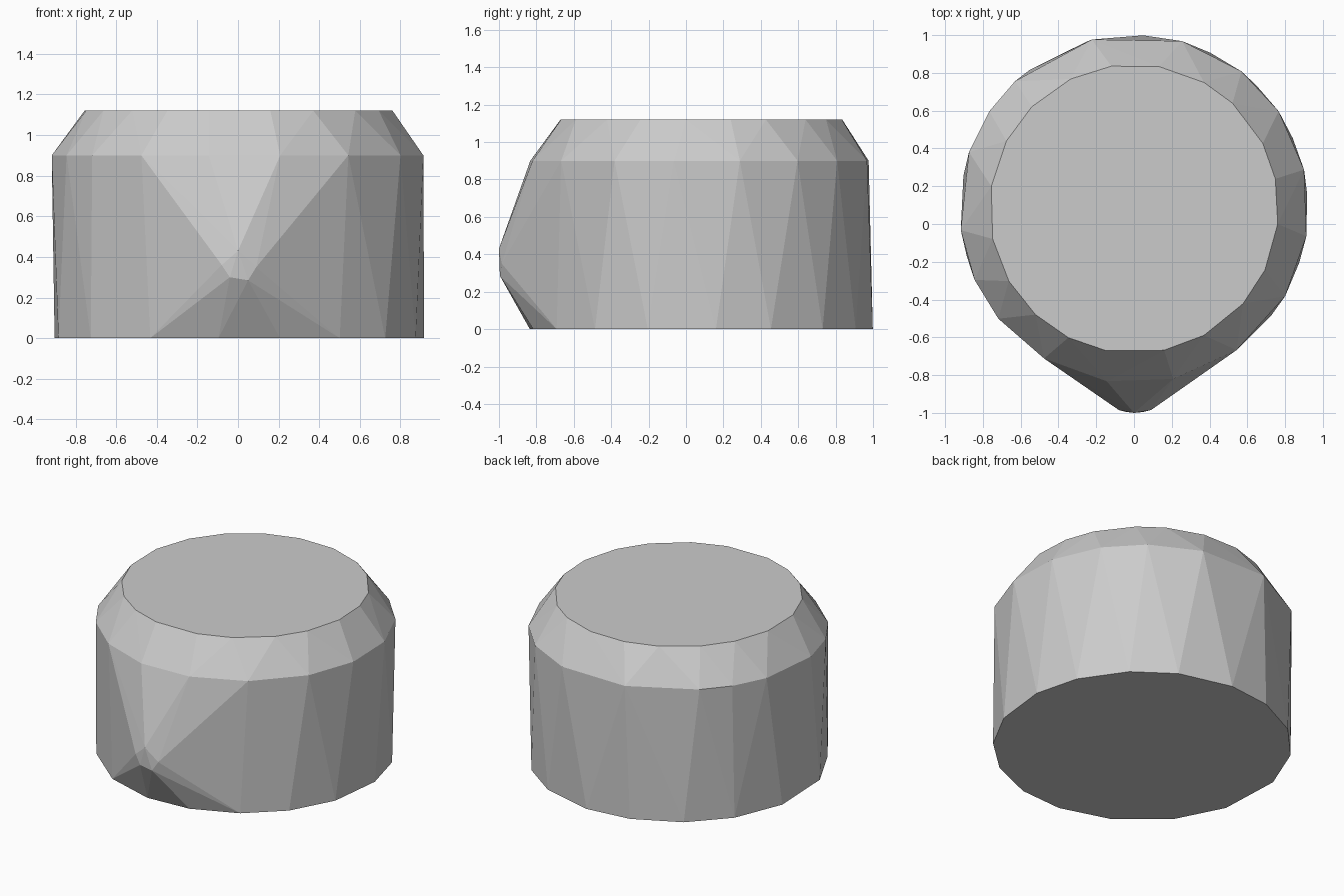
import bpy, bmesh
from math import sin, cos, radians

if "Cube" in bpy.data.objects:
    bpy.data.objects.remove(bpy.data.objects["Cube"])

grey = bpy.data.materials.new("light grey")
grey.diffuse_color = (0.6, 0.6, 0.6, 1)
grey.use_nodes = True
grey.node_tree.nodes["Principled BSDF"].inputs["Base Color"].default_value = grey.diffuse_color


def ring(degrees, radius, z):
    """Points at irregular angles on a circle about the body axis."""
    return [(radius * cos(radians(a)), 0.08 + radius * sin(radians(a)), z)
            for a in degrees]


# Faceted body: base rim, shoulder rim and smaller top rim
base = ring([-77, -57, -38, -18, 5, 24, 45, 64, 87, 106, 127, 147, 169,
             196, 218, 242, 264], 0.92, 0)
shoulder = ring([-77, -54, -30, -9, 13, 34, 52, 74, 104, 133, 146, 161,
                 187, 204, 219, 239, 261], 0.924, 0.9)
top = ring([-78, -61, -41, -25, -6, 12, 27, 47, 61, 80, 99, 116, 135, 152,
            171, 192, 210, 227, 243, 259], 0.765, 1.12)

# Pointed spout low on the front
spout = [(-0.04, -0.995, 0.30), (0.05, -0.995, 0.285), (-0.08, -0.985, 0.36),
         (0.09, -0.985, 0.35), (0.0, -1.0, 0.43)]

# Stretch one convex skin over all the rims and the spout
bm = bmesh.new()
for p in base + shoulder + top + spout:
    bm.verts.new(p)
hull = bmesh.ops.convex_hull(bm, input=bm.verts)
loose = set(hull["geom_interior"]) | set(hull["geom_unused"])
bmesh.ops.delete(bm, geom=[v for v in loose if isinstance(v, bmesh.types.BMVert)],
                 context='VERTS')
bmesh.ops.dissolve_limit(bm, angle_limit=radians(0.5), verts=bm.verts, edges=bm.edges)
bmesh.ops.recalc_face_normals(bm, faces=bm.faces)

mesh = bpy.data.meshes.new("faceted_body")
bm.to_mesh(mesh)
bm.free()
mesh.materials.append(grey)
bpy.context.collection.objects.link(bpy.data.objects.new("faceted_body", mesh))
